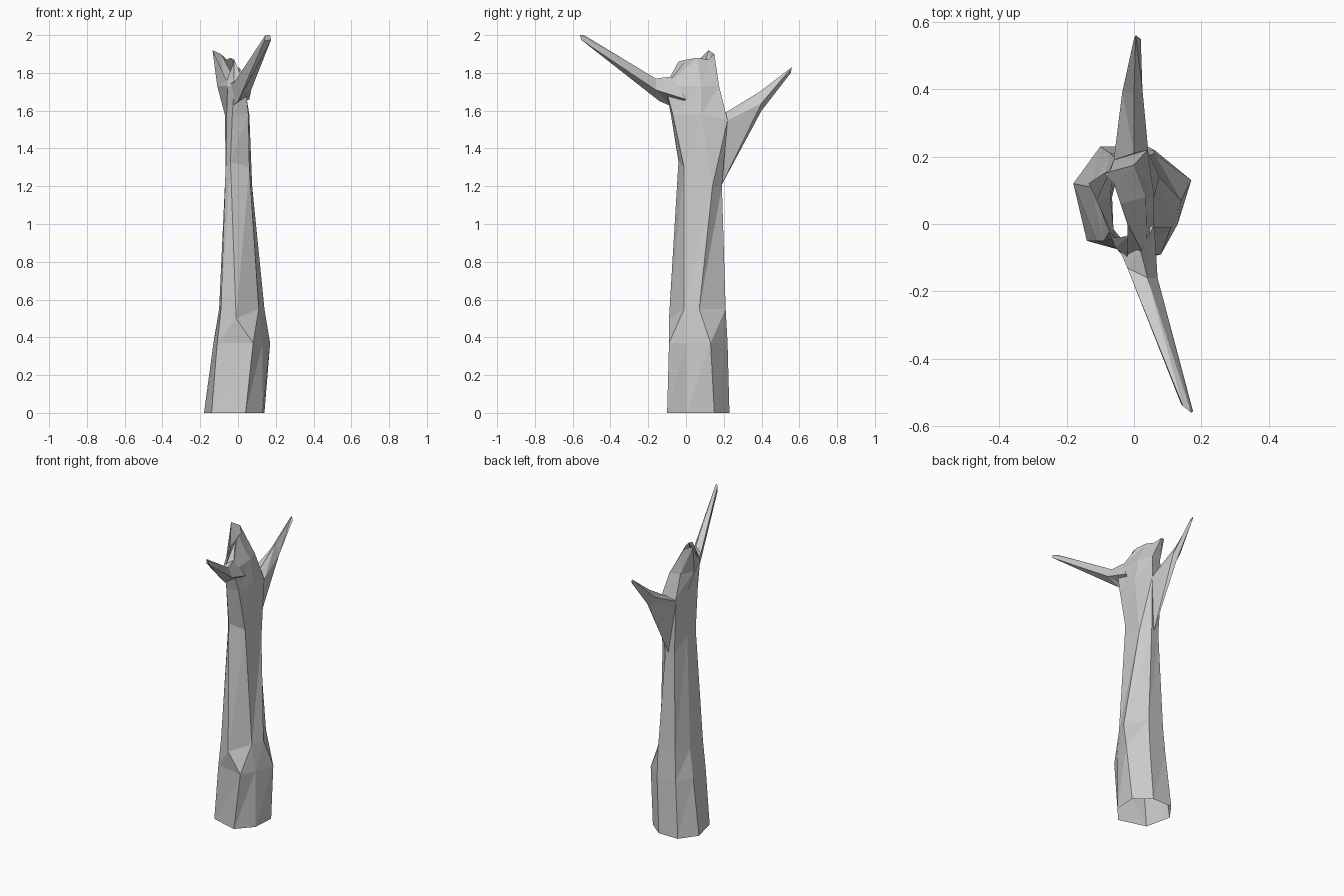
import bpy


def ring(z, *pts):
    """Points are (x, y) at height z, or (x, y, z) where the ring is uneven."""
    return [p if len(p) == 3 else (p[0], p[1], z) for p in pts]


def loft(name, rings, cap_end=False):
    """Skin matching rings into one faceted tube."""
    n = len(rings[0])
    verts = [p for r in rings for p in r]
    faces = []
    for k in range(len(rings) - 1):
        for i in range(n):
            j = (i + 1) % n
            a, b, c, d = k * n + i, k * n + j, (k + 1) * n + j, (k + 1) * n + i
            faces += [(a, b, c), (a, c, d)]
    if cap_end:
        faces.append(tuple(range(len(verts) - n, len(verts))))
    mesh = bpy.data.meshes.new(name)
    mesh.from_pydata(verts, [], faces)
    mesh.update()
    obj = bpy.data.objects.new(name, mesh)
    bpy.context.collection.objects.link(obj)
    return obj


# Seven-sided rings, anticlockwise from the front left
foot = ring(0, (-.14, -.05), (.04, -.10), (.13, 0), (.14, .15),
            (.04, .23), (-.10, .23), (-.18, .12))
swell = ring(.37, (-.11, -.05), (.08, -.09), (.13, 0), (.17, .13),
             (.06, .22), (-.07, .21), (-.13, .11))
waist = ring(.55, (-.09, -.05), (-.01, -.09, .50), (.11, -.01), (.14, .07),
             (.06, .21), (-.06, .20), (-.10, .10))
narrow = ring(1.3, (-.065, -.01), (-.04, -.04, 1.33), (.06, -.01), (.075, .14, 1.2),
              (.02, .19, 1.2), (-.04, .18, 1.2), (-.065, .08))
fork = ring(1.58, (-.06, -.04), (-.03, -.08), (.055, -.07), (.06, .08),
            (.04, .22, 1.55), (-.06, .19), (-.07, .08))
neck = ring(1.73, (-.055, -.07), (-.02, -.11), (.04, -.11), (.035, .08),
            (0, .175), (-.07, .16), (-.11, .07))
rim = ring(1.87, (-.06, -.04, 1.76), (-.02, -.04, 1.86), (-.02, 0),
           (-.04, .06, 1.88), (-.06, .12), (-.09, .15, 1.9), (-.135, .12, 1.92))

# Hollow trunk, open at foot and broken top
loft("flared_foot", [foot, swell, waist])
loft("trunk", [waist, narrow, fork])
loft("broken_top", [fork, neck, rim])

# Front branch, four-sided and tapering to a blunt tip
loft("front_branch", [
    [(-.03, -.07, 1.62), (.06, 0, 1.66), (.02, -.08, 1.78), (-.05, -.06, 1.74)],
    [(.0, -.14, 1.65), (.07, -.16, 1.71), (.04, -.16, 1.77), (-.02, -.13, 1.75)],
    [(.14, -.535, 1.97), (.175, -.555, 1.975), (.17, -.56, 2.0), (.145, -.54, 2.0)],
], cap_end=True)

# Back branch with a deep web running down the trunk
loft("back_branch", [
    [(0, .185, 1.2), (.042, .22, 1.55), (0, .21, 1.59), (-.06, .19, 1.56)],
    [(.0, .40, 1.60), (.025, .40, 1.64), (0, .39, 1.70), (-.035, .39, 1.66)],
    [(.01, .555, 1.80), (.02, .55, 1.81), (.005, .56, 1.83), (0, .55, 1.82)],
], cap_end=True)
